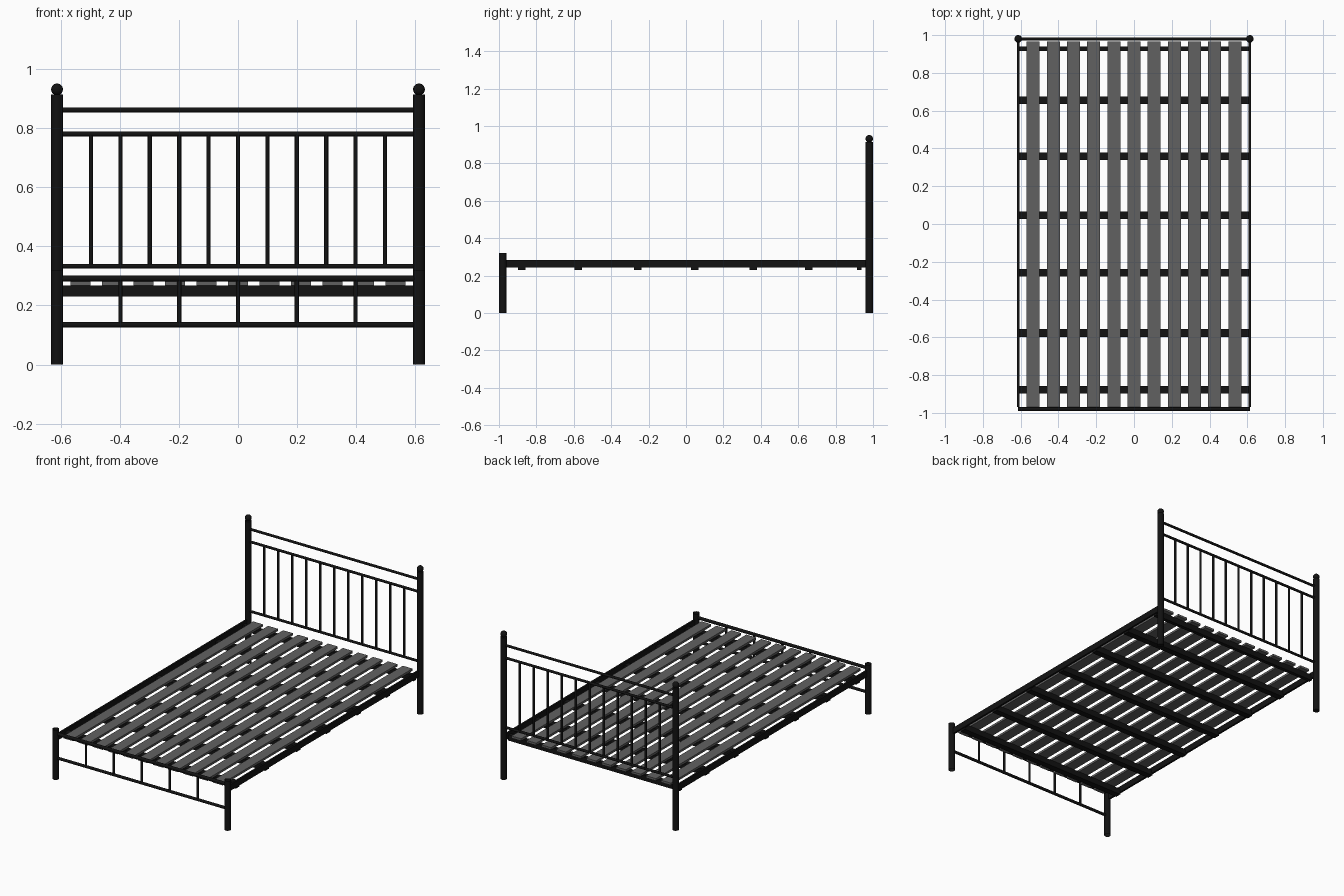
import bpy, math
from mathutils import Vector

if "Cube" in bpy.data.objects:
    bpy.data.objects.remove(bpy.data.objects["Cube"])


def material(name, v):
    m = bpy.data.materials.new(name)
    m.diffuse_color = (v, v, v, 1)
    m.use_nodes = True
    m.node_tree.nodes["Principled BSDF"].inputs["Base Color"].default_value = m.diffuse_color
    return m


BLACK = material("black_metal", 0.006)
GREY = material("grey_slat", 0.12)
PX, PY = 0.613, 0.98      # post centre


def finish(name, mat, smooth=False):
    o = bpy.context.object
    o.name = name
    o.data.materials.append(mat)
    if smooth:
        bpy.ops.object.shade_smooth_by_angle(angle=math.radians(40))
    return o


def rod(name, a, b, r, sides=16, fill='NGON'):
    a, b = Vector(a), Vector(b)
    d = b - a
    bpy.ops.mesh.primitive_cylinder_add(
        vertices=sides, radius=r, depth=d.length, end_fill_type=fill,
        location=(a + b) / 2, rotation=d.to_track_quat('Z', 'Y').to_euler())
    return finish(name, BLACK, True)


def box(name, lo, hi, mat):
    lo, hi = Vector(lo), Vector(hi)
    bpy.ops.mesh.primitive_cube_add(size=1, location=(lo + hi) / 2)
    o = bpy.context.object
    o.scale = hi - lo
    bpy.ops.object.transform_apply(location=False, rotation=False, scale=True)
    return finish(name, mat)


def cross_rod(name, y, z, r):
    rod(name, (-PX, y, z), (PX, y, z), r)


# Corner posts, ball finials and side rails
for s, side in ((-1, "left"), (1, "right")):
    x = s * PX
    rod(f"head_post_{side}", (x, PY, 0), (x, PY, 0.914), 0.02, 24)
    bpy.ops.mesh.primitive_uv_sphere_add(segments=24, ring_count=12, radius=0.02,
                                         location=(x, PY, 0.932))
    finish(f"finial_{side}", BLACK, True)
    # foot posts are open tubes
    rod(f"foot_post_{side}", (x, -PY, 0), (x, -PY, 0.32), 0.02, 24, 'NOTHING')
    box(f"side_rail_{side}", (x - 0.006, -0.97, 0.243), (x + 0.006, 0.97, 0.283), BLACK)

# Headboard
for name, z in (("top", 0.862), ("middle", 0.781), ("bottom", 0.333)):
    cross_rod(f"head_rail_{name}", PY, z, 0.008)
for i in range(-5, 6):
    x = i * 0.0996
    rod("head_spindle", (x, PY, 0.333), (x, PY, 0.781), 0.007)

# Footboard
cross_rod("foot_rail_top", -PY, 0.291, 0.01)
cross_rod("foot_rail_bottom", -PY, 0.135, 0.009)
for i in range(-2, 3):
    x = i * 0.199
    rod("foot_spindle", (x, -PY, 0.135), (x, -PY, 0.291), 0.007)

# Cross bars under the slats
for y, w in ((-0.877, 0.04), (-0.577, 0.04), (-0.258, 0.04), (0.047, 0.04),
             (0.359, 0.04), (0.656, 0.04), (0.927, 0.024)):
    box("cross_bar", (-0.612, y - w / 2, 0.23), (0.612, y + w / 2, 0.267), BLACK)

# Lengthwise slats
for i in range(-5, 6):
    x = i * 0.1067
    box("slat", (x - 0.0345, -0.968, 0.267), (x + 0.0345, 0.966, 0.281), GREY)
